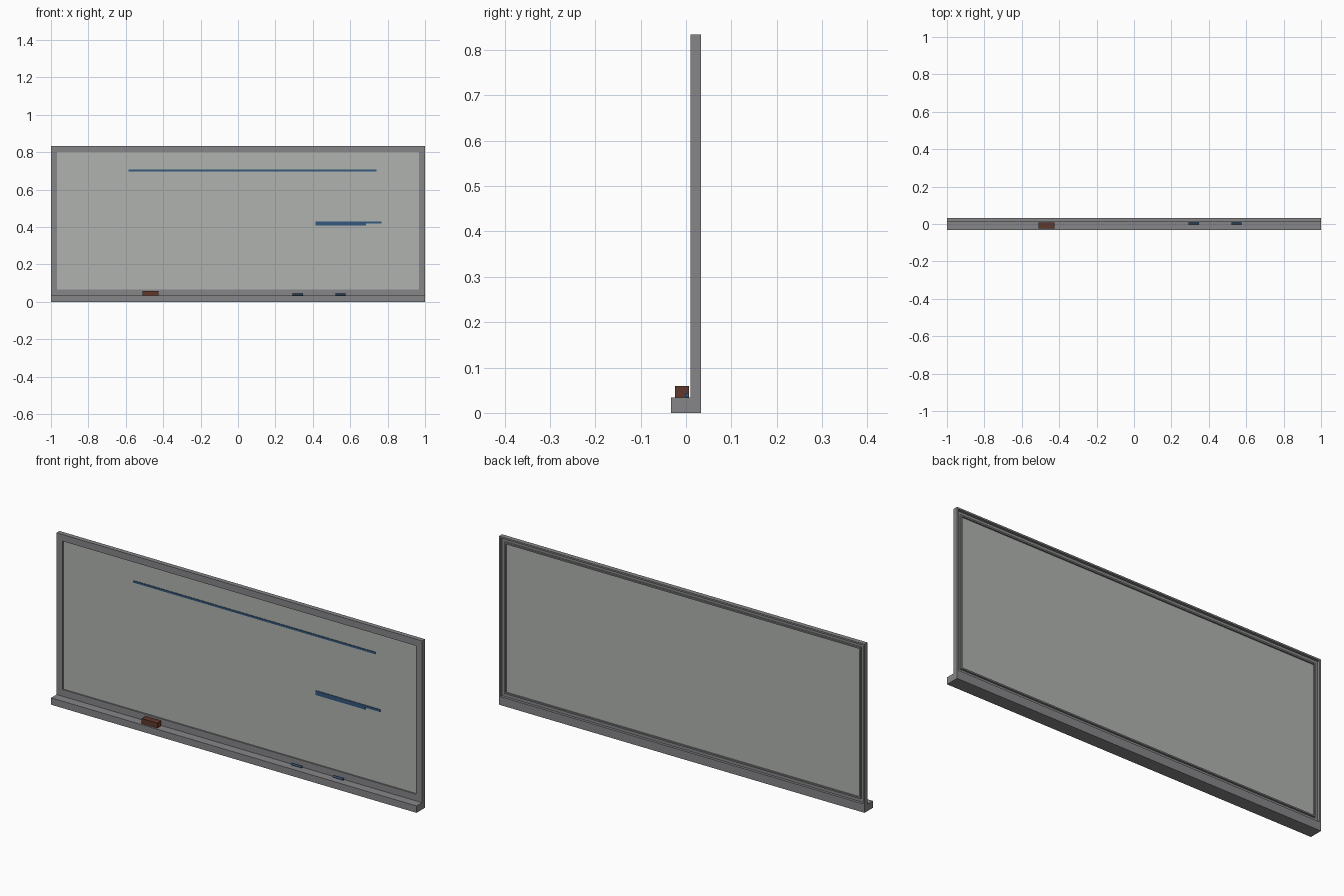
import bpy
import bmesh
import math

cube = bpy.data.objects.get("Cube")
if cube:
    bpy.data.objects.remove(cube)


def material(name, rgb):
    m = bpy.data.materials.new(name)
    m.use_nodes = True
    m.diffuse_color = (*rgb, 1)
    m.node_tree.nodes["Principled BSDF"].inputs["Base Color"].default_value = (*rgb, 1)
    return m


metal = material("grey metal", (0.24, 0.24, 0.25))
white = material("board grey", (0.43, 0.45, 0.42))
blue = material("marker blue", (0.033, 0.095, 0.20))
brown = material("eraser brown", (0.115, 0.04, 0.025))


def finish(name, bm, mat):
    bmesh.ops.recalc_face_normals(bm, faces=bm.faces)
    mesh = bpy.data.meshes.new(name)
    bm.to_mesh(mesh)
    bm.free()
    mesh.materials.append(mat)
    obj = bpy.data.objects.new(name, mesh)
    bpy.context.collection.objects.link(obj)
    return obj


def box(name, x, y, z, mat):
    bm = bmesh.new()
    bmesh.ops.create_cube(bm, size=1)
    for v in bm.verts:
        for i, (low, high) in enumerate((x, y, z)):
            v.co[i] = low if v.co[i] < 0 else high
    return finish(name, bm, mat)


# Mitred frame: a channel open at the back, swept round the rectangle
BASE, TOP, WIDTH = 0.034, 0.834, 0.033
FRONT, FLOOR, BACK = 0.01, 0.02, 0.033
profile = [(0, FRONT), (WIDTH, FRONT), (WIDTH, 0.029), (WIDTH - 0.007, 0.029),
           (WIDTH - 0.007, FLOOR), (0.008, FLOOR), (0.008, BACK), (0, BACK)]
bm = bmesh.new()
rings = []
for sx, sz in ((-1, -1), (1, -1), (1, 1), (-1, 1)):
    edge = BASE if sz < 0 else TOP
    rings.append([bm.verts.new((sx * (1 - d), y, edge - sz * d)) for d, y in profile])
for i in range(4):
    a, b = rings[i], rings[(i + 1) % 4]
    for j in range(len(profile)):
        k = (j + 1) % len(profile)
        bm.faces.new((a[j], a[k], b[k], b[j]))
finish("frame", bm, metal)

# Writing surface
box("board_panel", (-0.97, 0.97), (0.017, 0.022), (0.064, 0.804), white)

# Tray with the strip under the frame
box("tray", (-1, 1), (-0.033, FRONT), (0, BASE), metal)
box("frame_base", (-1, 1), (FRONT, BACK), (0, BASE), metal)

# Written lines
for name, x, z in (("long_line", (-0.585, 0.74), (0.697, 0.707)),
                   ("short_line_upper", (0.415, 0.767), (0.418, 0.43)),
                   ("short_line_lower", (0.415, 0.685), (0.408, 0.418))):
    box(name, x, (0.0145, 0.0175), z, blue)

# Eraser on the tray
box("eraser", (-0.51, -0.425), (-0.024, 0.007), (BASE, 0.059), brown)

# Marker pens on the tray
for side, x in (("left", 0.548), ("right", 0.32)):
    bm = bmesh.new()
    bmesh.ops.create_cone(bm, cap_ends=True, segments=12, radius1=0.005,
                          radius2=0.005, depth=0.056)
    pen = finish("marker_" + side, bm, blue)
    pen.rotation_euler.y = math.pi / 2
    pen.location = (x, 0.002, BASE + 0.005)
